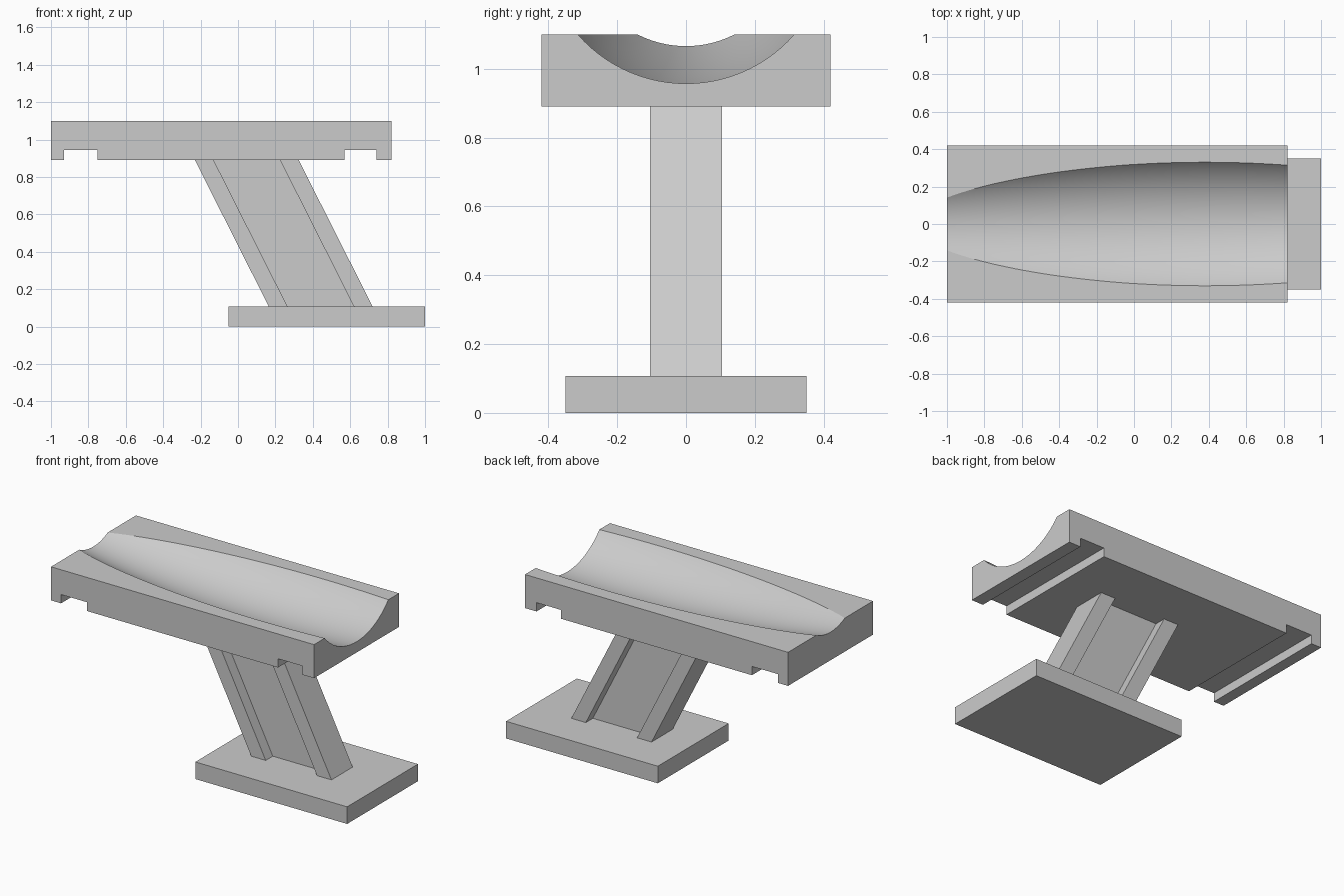
import bpy, bmesh, math

cube = bpy.data.objects.get("Cube")
if cube:
    bpy.data.objects.remove(cube, do_unlink=True)

grey = bpy.data.materials.new("light_grey")
grey.use_nodes = True
colour = (0.6, 0.6, 0.6, 1)
grey.diffuse_color = colour
grey.node_tree.nodes["Principled BSDF"].inputs["Base Color"].default_value = colour


def finish(name, bm):
    bmesh.ops.recalc_face_normals(bm, faces=bm.faces)
    mesh = bpy.data.meshes.new(name)
    bm.to_mesh(mesh)
    bm.free()
    mesh.materials.append(grey)
    obj = bpy.data.objects.new(name, mesh)
    bpy.context.collection.objects.link(obj)
    return obj


def extrude_profile(name, profile, half_depth):
    """Extrude an (x, z) outline symmetrically along y."""
    bm = bmesh.new()
    rings = [[bm.verts.new((x, y, z)) for x, z in profile]
             for y in (-half_depth, half_depth)]
    bridge(bm, rings)
    return finish(name, bm)


def bridge(bm, rings):
    """Skin a row of closed rings and cap both ends."""
    n = len(rings[0])
    for a, b in zip(rings, rings[1:]):
        for i in range(n):
            j = (i + 1) % n
            bm.faces.new((a[i], a[j], b[j], b[i]))
    bm.faces.new(rings[0])
    bm.faces.new(rings[-1])


# Base plate
base_top = 0.107
extrude_profile("base_plate", [(-0.05, 0), (1, 0), (1, base_top), (-0.05, base_top)], 0.35)

# Slanted I-beam post: two flanges and a thin web
slab_bottom = 0.89
lean = -0.395


def slanted(name, x0, x1, half_depth):
    extrude_profile(name, [(x0, base_top), (x1, base_top),
                           (x1 + lean, slab_bottom), (x0 + lean, slab_bottom)], half_depth)


slanted("post_flange_right", 0.165, 0.265, 0.105)
slanted("post_web", 0.265, 0.62, 0.035)
slanted("post_flange_left", 0.62, 0.72, 0.105)

# Top slab with two slots across its underside
slab_top, slot_top = 1.1, 0.945
outline = [(-1, slab_top), (-1, slab_bottom)]
for a, b in ((-0.93, -0.75), (0.57, 0.74)):
    outline += [(a, slab_bottom), (a, slot_top), (b, slot_top), (b, slab_bottom)]
outline += [(0.82, slab_bottom), (0.82, slab_top)]
slab = extrude_profile("top_slab", outline, 0.42)

# Barrel-shaped cutter for the long hollow
bm = bmesh.new()
rings = []
steps, sides = 40, 96
for s in range(steps + 1):
    x = -1.1 + 2.05 * s / steps
    r = 0.43 - 0.0635 * (x - 0.38) ** 2
    rings.append([bm.verts.new((x, r * math.sin(t), 1.375 + r * math.cos(t)))
                  for t in (2 * math.pi * i / sides for i in range(sides))])
bridge(bm, rings)
cutter = finish("hollow_cutter", bm)
cutter.hide_render = True

cut = slab.modifiers.new("hollow", "BOOLEAN")
cut.operation = "DIFFERENCE"
cut.solver = "EXACT"
cut.object = cutter
bpy.ops.object.select_all(action="DESELECT")
bpy.context.view_layer.objects.active = slab
slab.select_set(True)
bpy.ops.object.modifier_apply(modifier=cut.name)
bpy.data.objects.remove(cutter, do_unlink=True)
bpy.ops.object.shade_smooth_by_angle(angle=math.radians(18))
